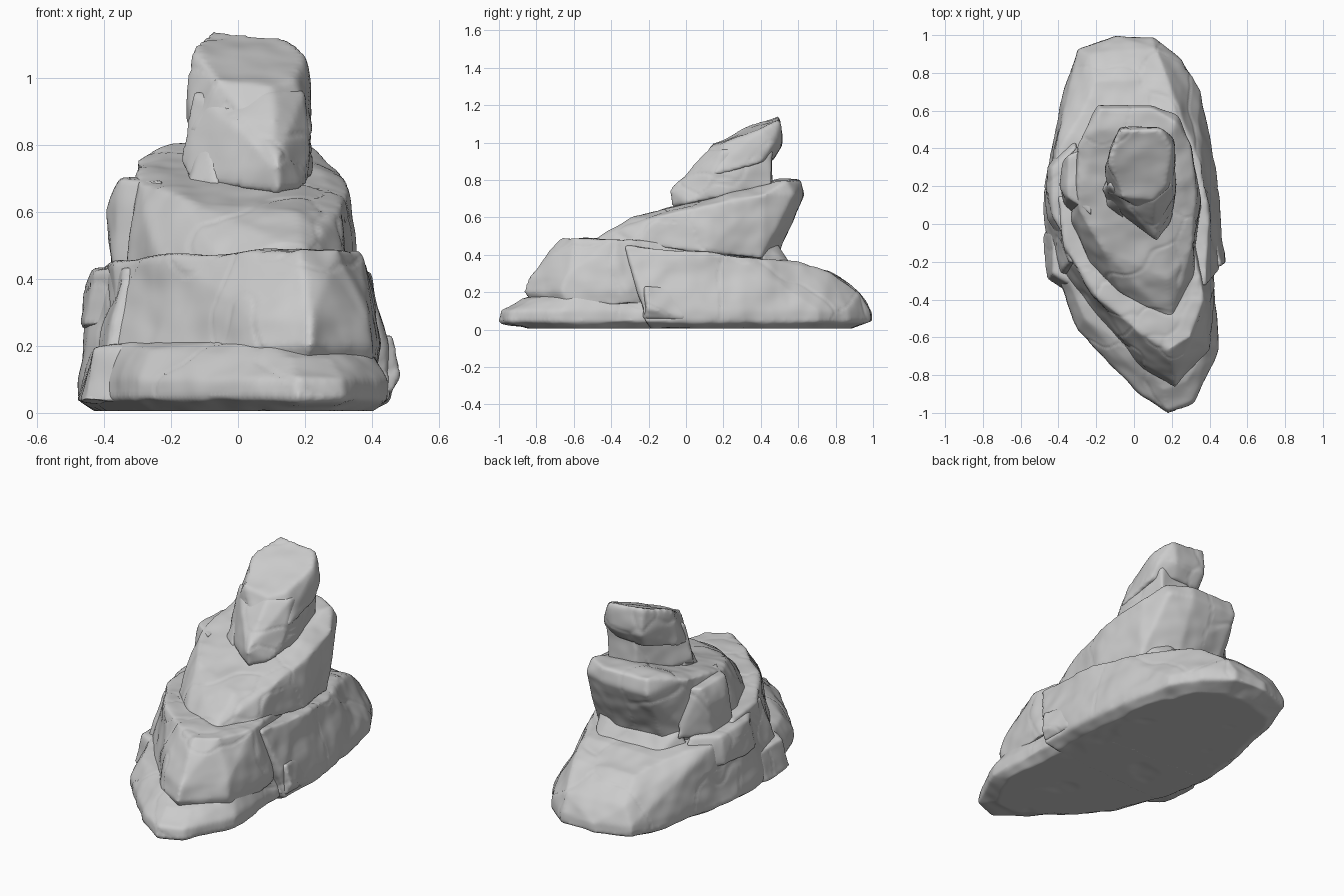
import bpy, bmesh
from mathutils import noise

VOXEL = 0.012


def rock(name, *rings, rough=0.016):
    """Hull over outline rings (z0, x_slope, y_slope, points), then weathered."""
    bm = bmesh.new()
    for z0, sx, sy, pts in rings:
        for x, y in pts:
            bm.verts.new((x, y, z0 + sx * x + sy * y))
    res = bmesh.ops.convex_hull(bm, input=bm.verts[:])
    bmesh.ops.delete(bm, geom=list({g for g in res["geom_interior"] + res["geom_unused"]
                                    if isinstance(g, bmesh.types.BMVert)}), context='VERTS')
    bmesh.ops.recalc_face_normals(bm, faces=bm.faces[:])
    me = bpy.data.meshes.new(name)
    bm.to_mesh(me)
    bm.free()
    ob = bpy.data.objects.new(name, me)
    bpy.context.collection.objects.link(ob)
    rem = ob.modifiers.new("remesh", 'REMESH')
    rem.mode = 'VOXEL'
    rem.voxel_size = VOXEL
    sm = ob.modifiers.new("smooth", 'SMOOTH')
    sm.factor, sm.iterations = 0.5, 5
    dg = bpy.context.evaluated_depsgraph_get()
    baked = bpy.data.meshes.new_from_object(ob.evaluated_get(dg))
    ob.modifiers.clear()
    ob.data = baked
    baked.name = name
    # soft dents plus a few faint cracks
    normals = [v.normal.copy() for v in baked.vertices]
    for v, n in zip(baked.vertices, normals):
        p = v.co.copy()
        d = noise.noise(p * 4.5) * rough + noise.noise(p * 12) * rough * 0.35
        dist = noise.voronoi(p * 1.8 + noise.noise_vector(p * 5) * 0.2)[0]
        gap = dist[1] - dist[0]
        if gap < 0.03 and p.z > 0.05:
            d -= 0.004 * (1 - gap / 0.03)
        v.co = p + n * d
        v.co.z = max(v.co.z, 0.005)
    baked.shade_smooth()
    return ob


def scaled(pts, s):
    return [(x * s, y * s) for x, y in pts]


# Low front slab, its top sinking towards the nose
front = [(0.18, -1.0), (0.32, -0.95), (0.45, -0.67), (0.43, -0.23), (0.38, 0.1),
         (-0.42, 0.1), (-0.42, -0.25), (-0.3, -0.57), (0.0, -0.88)]
rock("front_base", (0, 0, 0, scaled(front, 0.86)), (0.04, 0, 0, front),
     (0.1, 0, 0, scaled(front, 0.99)), (0.22, 0, 0.06, scaled(front, 0.88)),
     (0.23, 0, 0, [(0.05, -0.7), (0.1, -0.65)]))

# Long rear slab sloping down to the back
rear = [(-0.3, 0.93), (-0.1, 1.005), (0.1, 0.995), (0.25, 0.87), (0.35, 0.71), (0.41, 0.4),
        (0.45, 0.1), (0.46, -0.22), (-0.41, -0.28), (-0.47, -0.05), (-0.48, 0.2), (-0.42, 0.5)]
rock("rear_base", (0, 0, 0, scaled(rear, 0.86)), (0.04, 0, 0, rear),
     (0.1, 0, 0, scaled(rear, 0.995)),
     (0.2, 0, 0, [(0.45, -0.24), (-0.24, 0.9), (0.12, 0.94)]),
     (0.42, 0, -0.1, [(-0.28, 0.58), (0.22, 0.6), (0.36, 0.3), (0.4, 0.0), (0.38, -0.33),
                      (-0.34, -0.2), (-0.42, 0.1), (-0.41, 0.35)]),
     (0.31, 0, 0, [(-0.2, 0.76), (0.18, 0.77)]))

# Upper front block with a pointed nose
rock("front_block",
     (0.13, 0, 0, [(0.2, -0.82), (0.4, -0.62), (0.43, -0.3), (0.3, 0.0), (-0.4, 0.1),
                   (-0.39, -0.24), (-0.2, -0.5), (0.03, -0.72)]),
     (0.2, 0, 0, [(0.22, -0.87), (0.4, -0.66), (0.43, -0.32), (0.05, -0.77)]),
     (0.28, 0, 0, [(0.22, -0.84), (0.39, -0.64), (0.05, -0.74)]),
     (0.46, 0.03, -0.04, [(0.18, -0.67), (0.3, -0.6), (0.37, -0.4), (0.3, 0.0), (-0.4, 0.15),
                          (-0.37, -0.12), (-0.2, -0.38), (0.02, -0.57)]))

# Broken ledges on the flanks
rock("left_low_ledge",
     (0.03, 0, 0, [(-0.47, -0.3), (-0.36, -0.36), (-0.49, -0.06), (-0.36, 0.1)]),
     (0.2, 0, 0, [(-0.43, -0.26), (-0.32, -0.32), (-0.44, -0.04), (-0.34, 0.1)]))
rock("left_high_ledge",
     (0.26, 0, 0, [(-0.46, 0.02), (-0.38, -0.12), (-0.46, 0.3), (-0.34, 0.45)]),
     (0.43, 0, 0, [(-0.43, 0.04), (-0.34, -0.1), (-0.44, 0.3), (-0.3, 0.42)]))
rock("right_ledge",
     (0.05, 0, 0, [(0.46, -0.22), (0.36, -0.26), (0.45, 0.02), (0.36, 0.1)]),
     (0.11, 0, 0, [(0.49, -0.21), (0.48, -0.14)]),
     (0.23, 0, 0, [(0.46, -0.22), (0.36, -0.25), (0.42, -0.04)]))

# Middle tier, wedge rising to the back with an undercut rear
rock("middle_tier",
     (0.42, 0, -0.1, [(0.2, -0.51), (0.32, -0.3), (0.35, 0.1), (0.29, 0.4), (0.1, 0.48),
                      (-0.18, 0.46), (-0.3, 0.33), (-0.33, 0.0), (-0.23, -0.22), (-0.06, -0.39)]),
     (0.72, 0, 0, [(0.23, 0.57), (0.1, 0.63), (-0.19, 0.63)]),
     (0.66, -0.06, 0.2, [(0.18, -0.29), (0.31, -0.12), (0.33, 0.15), (0.31, 0.42),
                         (-0.3, 0.42), (-0.3, 0.08), (-0.16, -0.14)]),
     (0.8, -0.03, 0, [(0.22, 0.54), (0.1, 0.61), (-0.18, 0.61), (-0.2, 0.5), (0.2, 0.48)]))
rock("middle_left_chunk",
     (0.42, 0, 0, [(-0.37, 0.1), (-0.38, 0.3), (-0.26, 0.45), (-0.25, 0.0)]),
     (0.6, 0, 0, [(-0.39, 0.2), (-0.38, 0.33)]),
     (0.7, 0, 0, [(-0.35, 0.14), (-0.35, 0.36), (-0.22, 0.42), (-0.22, 0.04)]))
rock("middle_rear_foot",
     (0.32, 0, 0, [(-0.3, 0.4), (-0.2, 0.56), (0.18, 0.58), (0.3, 0.4)]),
     (0.47, 0, 0, [(-0.26, 0.4), (-0.15, 0.46), (0.15, 0.48), (0.26, 0.4)]))

# Leaning top rock: neck below, overhanging slab above
rock("top_neck",
     (0.67, 0, 0.2, [(0.12, -0.07), (0.2, 0.02), (0.22, 0.2), (0.18, 0.46), (0.0, 0.46),
                     (-0.12, 0.3), (-0.15, 0.12), (0.0, 0.0)]),
     (0.75, 0, 0, [(0.12, -0.09), (-0.18, 0.18), (0.22, 0.1)]),
     (0.96, 0, 0, [(0.2, 0.2), (0.19, 0.46), (0.0, 0.46), (-0.14, 0.2), (0.1, 0.12)]), rough=0.014)
rock("top_slab",
     (0.79, 0, 0.25, [(0.1, 0.04), (-0.15, 0.16), (0.22, 0.15), (0.22, 0.4), (0.1, 0.47),
                      (-0.06, 0.46), (-0.16, 0.3)]),
     (0.99, 0, 0, [(0.2, 0.46), (0.12, 0.51), (-0.07, 0.51), (-0.15, 0.3)]),
     (0.93, -0.12, 0.41, [(0.17, 0.2), (0.2, 0.4), (0.14, 0.5), (-0.08, 0.5), (-0.13, 0.33),
                          (-0.06, 0.14), (0.1, 0.13)]), rough=0.014)
rock("top_left_chip",
     (0.68, 0, 0, [(-0.15, 0.09), (-0.06, 0.03), (0.0, 0.2), (-0.17, 0.24)]),
     (0.8, 0, 0, [(-0.12, 0.14), (-0.08, 0.1), (0.0, 0.2), (-0.14, 0.24)]), rough=0.008)
